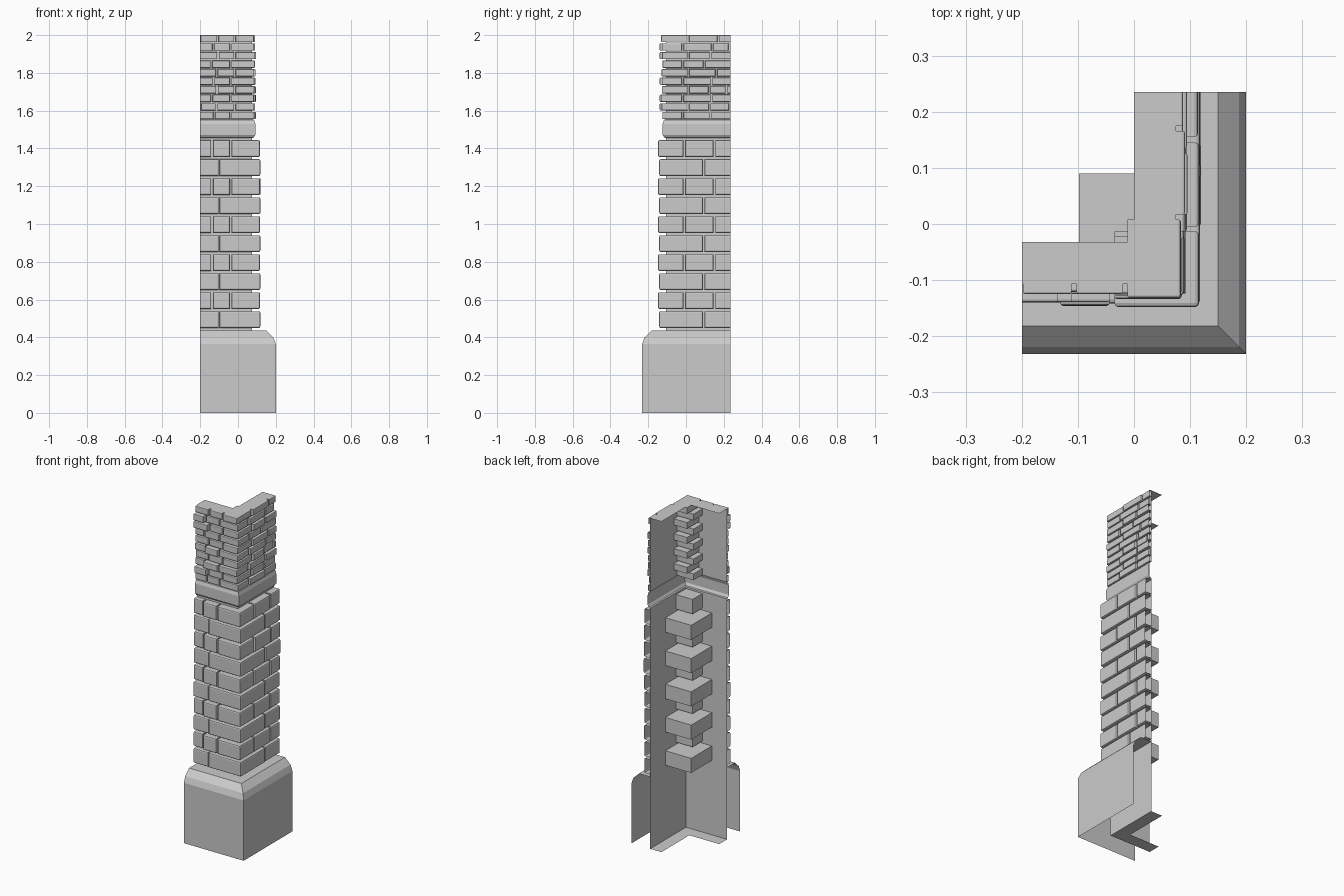
import bpy, bmesh, random
from mathutils import Vector

if "Cube" in bpy.data.objects:
    bpy.data.objects.remove(bpy.data.objects["Cube"])

random.seed(4)
XL, YB = -0.20, 0.235      # open ends of the two wall arms
S = 0.032                  # front arm sits this much further out than the right arm
M = 0.075                  # mortar face offset


def finish(bm, name):
    me = bpy.data.meshes.new(name)
    bm.to_mesh(me)
    bm.free()
    ob = bpy.data.objects.new(name, me)
    bpy.context.collection.objects.link(ob)
    return ob


def sweep(name, profile):
    """Run an (offset, z) profile round the mitred L corner, open at both ends."""
    bm = bmesh.new()
    cols = []
    for k in range(3):
        col = []
        for d, z in profile:
            x, y = [(XL, -d - S), (d, -d - S), (d, YB)][k]
            col.append(bm.verts.new((x, y, z)))
        cols.append(col)
    for a, b in zip(cols, cols[1:]):
        for j in range(len(profile) - 1):
            bm.faces.new((a[j], b[j], b[j + 1], a[j + 1]))
    return finish(bm, name)


def brick(bm, lo, hi, outs, bevel):
    """Box whose outward faces have chamfered rims, trimmed at the arm ends."""
    t = bmesh.new()
    bmesh.ops.create_cube(t, size=1)
    for v in t.verts:
        v.co = Vector([hi[i] if v.co[i] > 0 else lo[i] for i in range(3)])
    t.normal_update()
    edges = [e for e in t.edges
             if any(f.normal.dot(Vector(o)) > 0.9 for f in e.link_faces for o in outs)]
    bmesh.ops.bevel(t, geom=edges, offset=bevel, segments=2, profile=0.5,
                    affect='EDGES', clamp_overlap=True)
    for co, no in (((XL, 0, 0), (-1, 0, 0)), ((0, YB, 0), (0, 1, 0))):
        bmesh.ops.bisect_plane(t, geom=t.verts[:] + t.edges[:] + t.faces[:],
                               plane_co=co, plane_no=no, clear_outer=True)
    me = bpy.data.meshes.new("tmp")
    t.to_mesh(me)
    t.free()
    bm.from_mesh(me)
    bpy.data.meshes.remove(me)


FRONT, RIGHT = (0, -1, 0), (1, 0, 0)


def front_brick(bm, x0, x1, y, z0, z1, b):
    brick(bm, (x0, y, z0), (x1, -M - S, z1), [FRONT], b)


def right_brick(bm, y0, y1, x, z0, z1, b):
    brick(bm, (M, y0, z0), (x, y1, z1), [RIGHT], b)


# hollow plinth with rounded shoulder
sweep("plinth", [(0.20, 0), (0.20, 0.365), (0.187, 0.40), (0.15, 0.435), (M, 0.435)])

# mortar wall sheets with floor strip and top cap
sweep("lower_mortar_wall", [(0, 0), (M, 0), (M, 1.455)])
sweep("upper_mortar_wall", [(M, 1.555), (M, 2.0), (0, 2.0)])

# ledge between the two brick sizes
sweep("ledge", [(M, 1.455), (0.083, 1.458), (0.092, 1.472), (0.092, 1.53),
                (0.085, 1.55), (M, 1.555)])

# large lower bricks and corner stones
walls, corners = bmesh.new(), bmesh.new()
for i in range(10):
    z0 = 0.45 + 0.1006 * i
    z1 = z0 + 0.088
    j = random.uniform(-0.003, 0.003)
    if i % 2 == 0:
        brick(corners, (-0.098, -0.142, z0), (0.118, 0.09, z1), [FRONT, RIGHT], 0.007)
        front_brick(walls, -0.3, -0.102, -0.137 + j, z0, z1, 0.007)
        right_brick(walls, 0.098, 0.3, 0.116 + j, z0, z1, 0.007)
    else:
        brick(corners, (-0.035, -0.148, z0), (0.116, -0.013, z1), [FRONT, RIGHT], 0.007)
        front_brick(walls, -0.3, -0.142, -0.135 + j, z0, z1, 0.007)
        front_brick(walls, -0.132, -0.043, -0.144 + j, z0, z1, 0.007)
        right_brick(walls, -0.005, 0.145, 0.118 + j, z0, z1, 0.007)
        right_brick(walls, 0.155, 0.3, 0.116 + j, z0, z1, 0.007)
finish(walls, "lower_bricks")
finish(corners, "lower_corner_stones")

# small upper bricks and corner stones
walls, corners = bmesh.new(), bmesh.new()
for i in range(10):
    z0 = 1.556 + 0.0452 * i
    z1 = min(z0 + 0.038, 2.0)
    odd = i % 2
    xa, yb = (-0.012, 0.008) if odd else (-0.07, -0.022)
    xq = 0.087 + random.uniform(-0.005, 0.004)
    yq = -0.122 - random.uniform(0, 0.012)
    brick(corners, (max(xa, -0.035), yq, z0), (xq, yb, z1), [FRONT, RIGHT], 0.004)
    x = max(xa, -0.035) - 0.008
    while x > XL + 0.01:
        w = random.uniform(0.075, 0.095)
        front_brick(walls, x - w, x, -0.121 - random.choice((0, 0.004, 0.018)), z0, z1, 0.004)
        x -= w + 0.009
    y = yb + 0.009
    while y < YB - 0.01:
        w = random.uniform(0.08, 0.15)
        right_brick(walls, y, y + w, random.uniform(0.087, 0.096), z0, z1, 0.004)
        y += w + 0.009
finish(walls, "upper_bricks")
finish(corners, "upper_corner_stones")
